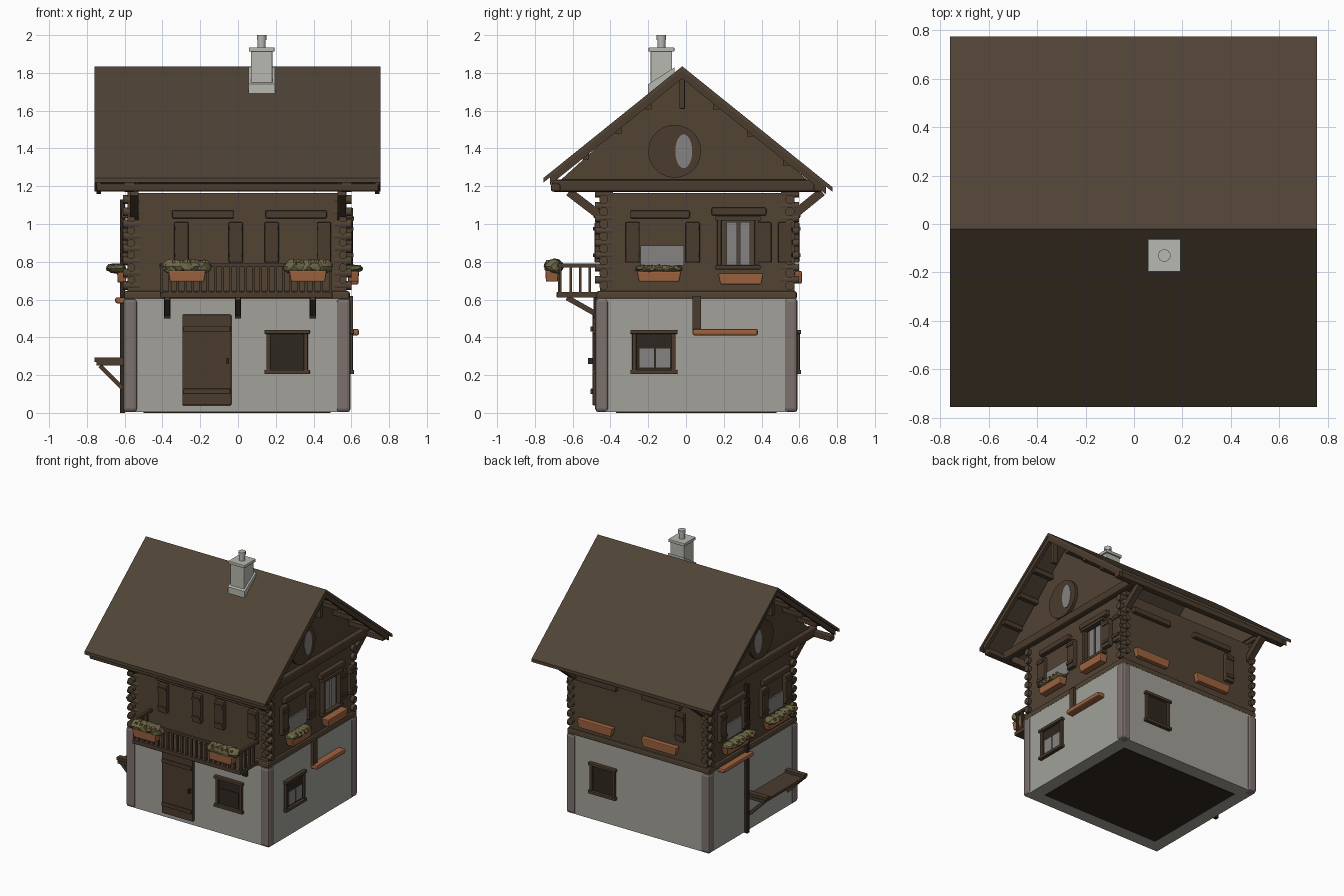
import bpy, bmesh, math, random
from mathutils import Vector, Matrix

random.seed(4)
default_cube = bpy.data.objects.get("Cube")
if default_cube:
    bpy.data.objects.remove(default_cube)


def material(name, r, g, b):
    mat = bpy.data.materials.new(name)
    mat.use_nodes = True
    mat.diffuse_color = (r, g, b, 1)
    shader = next(n for n in mat.node_tree.nodes if n.type == "BSDF_PRINCIPLED")
    shader.inputs["Base Color"].default_value = (r, g, b, 1)
    shader.inputs["Roughness"].default_value = 0.9
    return mat


ROOF = material("roof wood", .08, .056, .036)
WOOD = material("wall wood", .084, .056, .034)
TRIM = material("trim wood", .07, .045, .027)
DARK = material("dark wood", .028, .02, .014)
PLASTER = material("plaster", .36, .355, .32)
STONE = material("corner stone", .2, .165, .155)
CHIMNEY = material("chimney stone", .48, .48, .44)
CLAY = material("terracotta", .34, .125, .05)
LEAF = material("foliage", .15, .14, .06)
LACE = material("curtain", .24, .23, .22)


def finish(name, bm, mat, bevel=0.0):
    bmesh.ops.recalc_face_normals(bm, faces=bm.faces)
    mesh = bpy.data.meshes.new(name)
    bm.to_mesh(mesh)
    bm.free()
    mesh.materials.append(mat)
    obj = bpy.data.objects.new(name, mesh)
    bpy.context.collection.objects.link(obj)
    if bevel:
        mod = obj.modifiers.new("soft edges", "BEVEL")
        mod.width = bevel
        mod.segments = 2
    return obj


def box(name, lo, hi, mat, bevel=0.0, taper=1.0):
    lo, hi = Vector(lo), Vector(hi)
    bm = bmesh.new()
    bmesh.ops.create_cube(bm, size=1)
    for v in bm.verts:
        shrink = taper if v.co.z < 0 else 1
        v.co.x *= shrink * (hi.x - lo.x)
        v.co.y *= shrink * (hi.y - lo.y)
        v.co.z *= hi.z - lo.z
        v.co += (lo + hi) / 2
    return finish(name, bm, mat, bevel)


def bar(name, start, end, radius, mat, sides=4):
    start, end = Vector(start), Vector(end)
    axis = end - start
    bm = bmesh.new()
    turn = axis.to_track_quat("Z", "Y").to_matrix().to_4x4()
    spin = Matrix.Rotation(math.pi / sides, 4, "Z")
    bmesh.ops.create_cone(bm, cap_ends=True, segments=sides, radius1=radius, radius2=radius,
                          depth=axis.length,
                          matrix=Matrix.Translation((start + end) / 2) @ turn @ spin)
    obj = finish(name, bm, mat)
    for face in obj.data.polygons:
        face.use_smooth = sides > 6 and len(face.vertices) == 4
    return obj


def prism(name, profile, x_from, x_to, mat):
    bm = bmesh.new()
    base = bm.faces.new([bm.verts.new((x_from, y, z)) for y, z in profile])
    grown = bmesh.ops.extrude_face_region(bm, geom=[base])["geom"]
    moved = [v for v in grown if isinstance(v, bmesh.types.BMVert)]
    bmesh.ops.translate(bm, verts=moved, vec=(x_to - x_from, 0, 0))
    return finish(name, bm, mat)


# Wall planes: axis (0 = x, 1 = y), outward sign, position
SIDES = {"front": (1, -1, -.46), "back": (1, 1, .575),
         "left": (0, 1, .58), "right": (0, -1, -.59)}


def spot(side, u, out, z):
    axis, sign, plane = SIDES[side]
    depth = plane + sign * out
    return (depth, u, z) if axis == 0 else (u, depth, z)


def panel(name, side, u0, u1, z0, z1, out, mat, bevel=0.0, taper=1.0, inner=-.03):
    a, b = spot(side, u0, inner, z0), spot(side, u1, out, z1)
    lo, hi = [min(p) for p in zip(a, b)], [max(p) for p in zip(a, b)]
    return box(side + "_" + name, lo, hi, mat, bevel, taper)


def foliage(side, u0, u1, z, out, height=.03):
    for i in range(5):
        u = u0 + (u1 - u0) * (i + .5) / 5
        bm = bmesh.new()
        bmesh.ops.create_icosphere(bm, subdivisions=2, radius=1)
        for v in bm.verts:
            v.co *= random.uniform(.8, 1.15)
            v.co = Vector((v.co.x * .05, v.co.y * .05, v.co.z * height))
            v.co += Vector(spot(side, u, out, z + random.uniform(-.002, .002)))
        finish(side + "_foliage", bm, LEAF)
        flower = spot(side, u + .01, out + .035, z + height * .7)
        box(side + "_flower", [c - .007 for c in flower], [c + .007 for c in flower], CLAY)


def planter(side, u0, u1, z0, z1, near=0.0, out=.06):
    panel("planter", side, u0, u1, z0, z1, out, CLAY, .006, .9, near)


def shutter(side, u, z=.795):
    panel("shutter", side, u - .038, u + .038, z, z + .215, .025, TRIM, .008)
    for dz in (.03, .17):
        panel("shutter_batten", side, u - .034, u + .034, z + dz, z + dz + .02, .032, TRIM)


def lintel(side, u0, u1, z=1.03):
    panel("lintel", side, u0, u1, z, z + .042, .03, TRIM, .008)


def frame(side, u0, u1, z0, z1, thick=.022):
    panel("frame_top", side, u0 - .01, u1 + .01, z1 - thick, z1, .035, TRIM, .004)
    panel("frame_sill", side, u0 - .01, u1 + .01, z0, z0 + thick, .035, TRIM, .004)
    for u in (u0, u1 - thick):
        panel("frame_post", side, u, u + thick, z0, z1, .028, TRIM, .004)


def lower_window(side, u0, u1, z0=.205, z1=.44):
    panel("window_glass", side, u0, u1, z0, z1, .014, DARK)
    frame(side, u0, u1, z0, z1)


# Ground storey with base plate and corner stones
box("base_plate", (-.5, -.37, 0), (.49, .48, .005), DARK)
box("ground_walls", (-.6, -.47, .004), (.588, .583, .61), PLASTER)
for x in (-.571, .558):
    for y in (-.445, .555):
        box("corner_stone", (x - .038, y - .036, .004), (x + .038, y + .036, .605), STONE, .018)

# Upper storey, sill beam and stacked log ends
box("upper_walls", (-.585, -.455, .6), (.575, .575, 1.165), WOOD)
box("sill_beam", (-.605, -.475, .6), (.592, .587, .645), WOOD, .012)
for i in range(8):
    z = .675 + i * .065
    for x in (-.565, .555):
        for y in (-.435, .55):
            sx, sy = math.copysign(.045, x), math.copysign(.048, y)
            bar("log_end_side", (x - sx, y, z), (x + sx, y, z), .025, WOOD, 8)
            bar("log_end_front", (x, y - sy, z + .03), (x, y + sy, z + .03), .022, WOOD, 8)

# Roof: chevron slab, barge boards, gables, purlins and eave beams
RIDGE_Y, RIDGE_Z, SLOPE = -.02, 1.835, .805


def roof_z(y, drop=0.0):
    return RIDGE_Z - drop - SLOPE * abs(y - RIDGE_Y)


def chevron(front, back, top, bottom):
    ys = (front, RIDGE_Y, back)
    return [(y, roof_z(y, top)) for y in ys] + [(y, roof_z(y, bottom)) for y in ys[::-1]]


prism("roof", chevron(-.755, .775, 0, .024), -.76, .755, ROOF)
for end in (-1, 1):
    prism("barge_board", chevron(-.72, .74, .02, .065), end * .725, end * .75, TRIM)
    prism("gable_wall", [(-.7, 1.2), (RIDGE_Y, roof_z(RIDGE_Y, .02)), (.68, 1.2)],
          end * .53, end * .572, WOOD)
    box("tie_beam", (end * .575 - .035, -.71, 1.17), (end * .575 + .035, .715, 1.235), TRIM, .012)
    box("king_pendant", (end * .7 - .02, -.035, 1.61), (end * .7 + .02, -.005, 1.77), TRIM, .006)
    for y in (-.53, -.36, -.2, .16, .34, .53):
        z = roof_z(y, .065)
        bar("purlin_end", (end * .55, y, z), (end * .735, y, z), .025, TRIM)
    # Round attic window
    bar("attic_window", (end * .56, -.06, 1.385), (end * .595, -.06, 1.385), .14, TRIM, 32)
    pane = bar("attic_curtain", (end * .59, 0, 0), (end * .599, 0, 0), .09, LACE, 20)
    pane.scale.y = .5
    pane.location = (0, -.012, 1.385)
    # Eave braces
    for y, tip in ((-.45, -.62), (.56, .72)):
        bar("eave_brace", (end * .55, y, 1.04), (end * .55, tip, 1.17), .032, TRIM)
for y in (-.69, .7):
    box("eave_beam", (-.75, y - .025, 1.172), (.745, y + .025, 1.215), TRIM, .01)

# Chimney
CX, CY = .125, -.13


def chimney_block(name, half, z0, z1, mat=CHIMNEY):
    box(name, (CX - half, CY - half, z0), (CX + half, CY + half, z1), mat, .004)


prism("chimney_flashing", [(-.2, 1.685), (-.2, 1.74), (-.06, 1.83), (-.06, 1.77)],
      CX - .07, CX + .07, CHIMNEY)
chimney_block("chimney_stack", .057, 1.68, 1.915)
chimney_block("chimney_cap", .068, 1.912, 1.935)
bar("chimney_pot", (CX, CY, 1.93), (CX, CY, 1.985), .022, CHIMNEY, 12)
bar("chimney_pot_rim", (CX, CY, 1.975), (CX, CY, 2), .026, CHIMNEY, 12)

# Front: door, window, shutters and balcony
panel("door", "front", -.295, -.035, .04, .52, .035, TRIM, .006)
for z in (.1, .43):
    panel("door_band", "front", -.29, -.04, z, z + .028, .046, TRIM, .004)
panel("door_handle", "front", -.06, -.048, .26, .29, .06, DARK)
lower_window("front", .15, .37)
panel("window_curtain", "front", .18, .34, .235, .35, .018, DARK)
for u in (-.3, -.012, .178, .455):
    shutter("front", u)
lintel("front", -.35, -.02)
lintel("front", .145, .47)

panel("balcony_floor", "front", -.41, .5, .61, .64, .225, TRIM, .004)
panel("balcony_rail", "front", -.41, .5, .772, .792, .22, TRIM, .004, 1, .2)
for u in (-.405, .49):
    bar("balcony_side_rail", spot("front", u, 0, .78), spot("front", u, .21, .78), .014, TRIM)
    for out in (.05, .1, .15, .205):
        bar("side_baluster", spot("front", u, out, .63), spot("front", u, out, .785), .01, TRIM)
for i in range(21):
    u = -.36 + i * .04
    bar("baluster", spot("front", u, .21, .63), spot("front", u, .21, .785), .01, TRIM)
for u in (-.375, 0, .395):
    panel("bracket_post", "front", u - .017, u + .017, .5, .61, .03, DARK)
    bar("bracket_brace", spot("front", u, .01, .52), spot("front", u, .17, .61), .02, TRIM)
for u0, u1 in ((-.37, -.17), (.27, .47)):
    planter("front", u0, u1, .695, .755, .215, .285)
    foliage("front", u0, u1, .775, .24, .038)

# Left side: two upper windows, one lower window and a trough
lower_window("left", -.285, -.055)
for u in (-.245, -.16):
    panel("lower_curtain", "left", u, u + .075, .24, .34, .018, LACE)
lintel("left", -.295, .02)
for u in (-.283, .035):
    shutter("left", u)
panel("curtain", "left", -.24, -.01, .78, .885, .006, LACE)
planter("left", -.26, -.025, .695, .75)
foliage("left", -.24, -.045, .763, .03, .02)
lintel("left", .135, .425, 1.045)
frame("left", .165, .385, .76, 1.04)
for u in (.215, .285):
    panel("curtain", "left", u, u + .055, .78, 1.01, .006, LACE)
shutter("left", .415)
shutter("left", .525)
planter("left", .17, .41, .68, .74)
panel("drain_post", "left", .035, .08, .43, .62, .03, TRIM)
panel("trough", "left", .035, .38, .41, .445, .06, CLAY, .01)

# Back: lower window, planters and one shutter
lower_window("back", .18, .39)
for u0, u1 in ((.19, .49), (-.35, -.05)):
    planter("back", u0, u1, .685, .75, 0, .04)
    lintel("back", u0 - .02, u1 + .01)
shutter("back", -.36)

# Right side: pole, planters, trough and bench
bar("right_pole", (-.612, .145, 0), (-.612, .145, 1.13), .018, DARK)
panel("trough", "right", .11, .47, .58, .612, .06, CLAY, .01)
for u0, u1 in ((.14, .42), (-.36, -.08)):
    planter("right", u0, u1, .69, .745, 0, .05)
    foliage("right", u0, u1, .765, .055, .025)
    lintel("right", u0 - .02, u1 + .02)
    panel("curtain", "right", u0 + .04, u1 - .04, .78, .89, .006, LACE)
    for u in (u0, u1):
        shutter("right", u)
panel("bench_seat", "right", -.38, .13, .25, .272, .16, TRIM, .004)
for u in (-.35, .1):
    panel("bench_arm", "right", u - .02, u + .02, .27, .292, .17, TRIM)
    bar("bench_brace", spot("right", u, .02, .13), spot("right", u, .14, .25), .016, TRIM)
